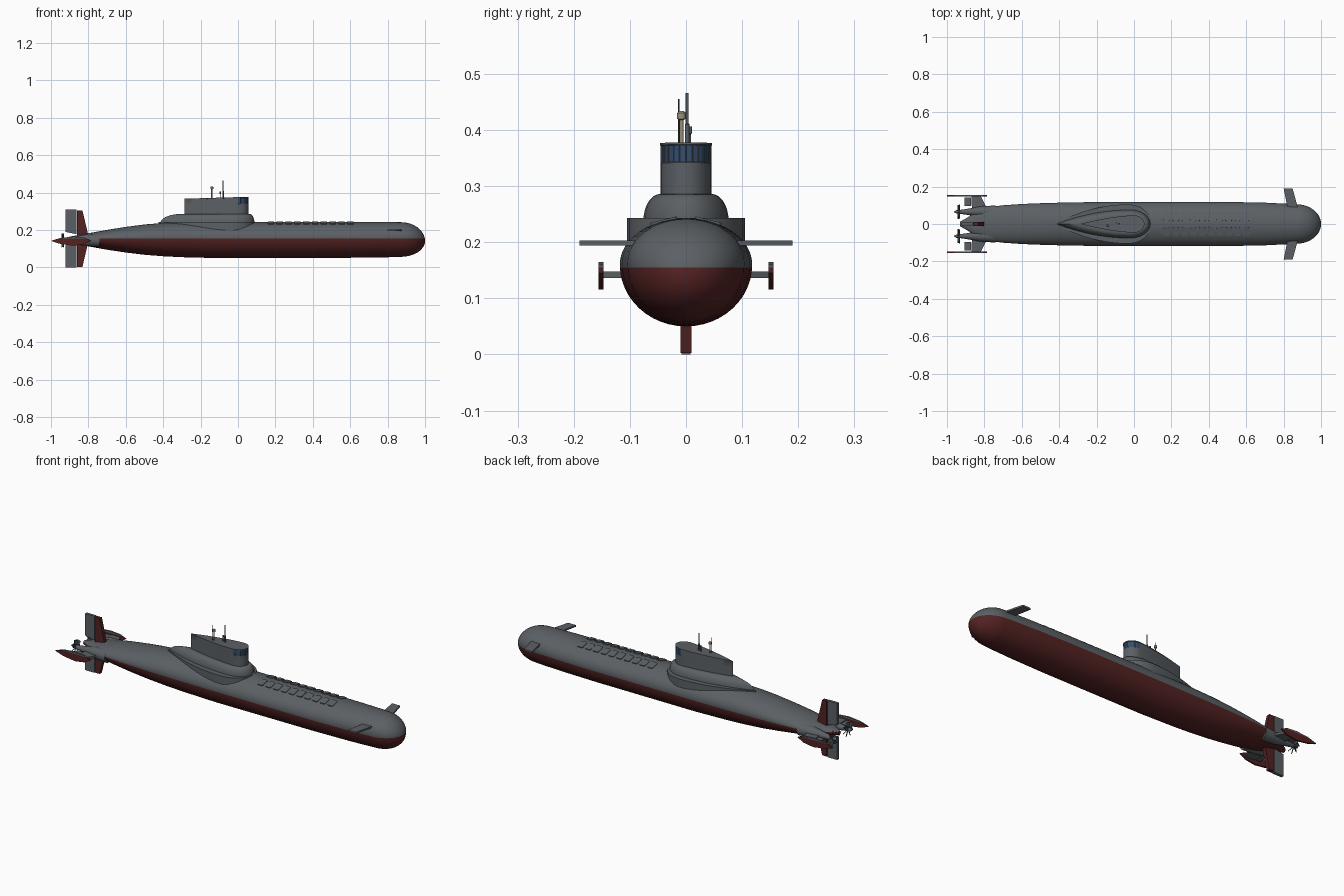
import bpy, bmesh, math
from math import sin, cos, pi, radians
from mathutils import Matrix, Vector

if "Cube" in bpy.data.objects:
    bpy.data.objects.remove(bpy.data.objects["Cube"])


def mat(name, rgb):
    m = bpy.data.materials.new(name)
    m.diffuse_color = (*rgb, 1)
    m.use_nodes = True
    m.node_tree.nodes["Principled BSDF"].inputs["Base Color"].default_value = m.diffuse_color
    return m


GRAY = mat("hull gray", (0.105, 0.117, 0.128))
RED = mat("keel red", (0.088, 0.016, 0.016))
BLUE = mat("window blue", (0.035, 0.075, 0.15))
DARK = mat("dark metal", (0.05, 0.055, 0.06))
TAN = mat("mast tan", (0.32, 0.29, 0.2))
WATERLINE = 0.155


def finish(name, bm, mats):
    """Smooth the mesh but keep hard edges, then make the object."""
    bmesh.ops.recalc_face_normals(bm, faces=bm.faces)
    for f in bm.faces:
        f.smooth = True
    for e in bm.edges:
        e.smooth = len(e.link_faces) == 2 and e.calc_face_angle(0) < radians(32)
    me = bpy.data.meshes.new(name)
    bm.to_mesh(me)
    bm.free()
    for m in mats:
        me.materials.append(m)
    ob = bpy.data.objects.new(name, me)
    bpy.context.collection.objects.link(ob)
    return ob


def loft(name, rings, mats, waterline=False, window=None):
    """Skin closed rings of points, cap both ends, optionally paint below the waterline."""
    bm = bmesh.new()
    vs = [[bm.verts.new(p) for p in r] for r in rings]
    n = len(rings[0])
    panes = []
    for i in range(len(vs) - 1):
        for j in range(n):
            k = (j + 1) % n
            f = bm.faces.new((vs[i][j], vs[i][k], vs[i + 1][k], vs[i + 1][j]))
            if window and window(i, f.calc_center_median()):
                panes.append(f)
    bm.faces.new(vs[0])
    bm.faces.new(vs[-1])
    bmesh.ops.recalc_face_normals(bm, faces=bm.faces)
    if panes:
        bmesh.ops.inset_individual(bm, faces=panes, thickness=0.0014, depth=-0.001)
        for f in panes:
            f.material_index = 1
    if waterline:
        bmesh.ops.bisect_plane(bm, geom=bm.verts[:] + bm.edges[:] + bm.faces[:],
                               plane_co=(0, 0, WATERLINE), plane_no=(0, 0, 1))
        for f in bm.faces:
            f.material_index = int(f.calc_center_median().z < WATERLINE)
    return finish(name, bm, mats)


def prism_y(name, pts, y0, y1, mats, waterline=False):
    return loft(name, [[(x, y, z) for x, z in pts] for y in (y0, y1)], mats, waterline)


def prism_z(name, pts, z0, z1, mats):
    return loft(name, [[(x, y, z) for x, y in pts] for z in (z0, z1)], mats)


def tube(name, x, y, profile, m, n=12):
    """Vertical turned part from (radius, z) pairs."""
    return loft(name, [[(x + r * cos(2 * pi * i / n), y + r * sin(2 * pi * i / n), z)
                        for i in range(n)] for r, z in profile], [m])


def teardrop(x0, xm, x1, h, p, n=12):
    """Plan outline: elliptical nose at x1, tapered tail at x0."""
    pts = [(xm + (x1 - xm) * cos(a), h * sin(a))
           for a in (-pi / 2 + pi * i / n for i in range(n + 1))]
    tail = [(xm - (xm - x0) * s, h * (1 - s ** p)) for s in (i / 10 for i in range(1, 11))]
    return pts + tail + [(x, -y) for x, y in reversed(tail[:-1])]


# Hull: half width, top and bottom per station, then a rounded bow
stations = [(-0.93, 0.012, 0.158, 0.135), (-0.89, 0.035, 0.167, 0.13), (-0.85, 0.062, 0.174, 0.123),
            (-0.8, 0.085, 0.183, 0.113), (-0.75, 0.094, 0.192, 0.104), (-0.7, 0.1, 0.201, 0.095),
            (-0.6, 0.107, 0.217, 0.08), (-0.5, 0.111, 0.23, 0.068), (-0.4, 0.114, 0.238, 0.06),
            (-0.3, 0.116, 0.242, 0.055), (-0.1, 0.118, 0.243, 0.05), (0.5, 0.118, 0.243, 0.051),
            (0.7, 0.114, 0.243, 0.053), (0.82, 0.108, 0.243, 0.055)]
for i in range(13):
    t = radians(i * 7.4)
    k = cos(t)
    stations.append((0.87 + 0.13 * sin(t), 0.105 * k, 0.142 + 0.1 * k, 0.142 - 0.085 * k))
rings = []
for x, w, zt, zb in stations:
    zc = zb + 0.57 * (zt - zb)
    rings.append([(x, w * cos(a), zc + ((zt - zc) if sin(a) > 0 else (zc - zb)) * sin(a))
                  for a in (2 * pi * i / 48 for i in range(48))])
loft("hull", rings, [GRAY, RED], waterline=True)

# Sail base: flat plinth, then a domed fairing
prism_z("sail_plinth", teardrop(-0.425, -0.03, 0.094, 0.105, 2.0), 0.19, 0.243, [GRAY])
dome = []
for i in range(8):
    t = i / 7 * pi / 2
    s = 1 - cos(t)
    dome.append([(x, y, 0.238 + 0.048 * sin(t)) for x, y in
                 teardrop(-0.415 + 0.11 * s, -0.02, 0.088 - 0.025 * s, 0.076 - 0.03 * s, 2.0)])
loft("sail_fairing", dome, [GRAY])

# Sail with a band of bridge windows around its front
sail = []
for z, g, tilt in ((0.24, 0, 0), (0.342, 0, 0.03), (0.374, 0, 0.03), (0.3742, 0.0012, 0.03),
                   (0.378, 0.0012, 0.03)):
    sail.append([(x, y, z - tilt * (0.055 - x)) for x, y in
                 teardrop(-0.285, 0.0, 0.055 + g, 0.045 + g, 1.6)])
loft("sail", sail, [GRAY, BLUE], window=lambda i, c: i == 1 and c.x > 0.0)

# Masts
tube("search_mast", -0.14, -0.008, [(0.0035, 0.35), (0.0035, 0.418), (0.008, 0.42), (0.008, 0.43),
                                   (0.004, 0.434)], TAN)
tube("aerial", -0.147, -0.013, [(0.0012, 0.35), (0.0012, 0.455)], DARK, 8)
tube("periscope", -0.08, 0.002, [(0.004, 0.35), (0.004, 0.41), (0.0025, 0.412), (0.0025, 0.466)], GRAY)
tube("short_mast", -0.095, 0.007, [(0.002, 0.35), (0.002, 0.392), (0.0035, 0.394), (0.0035, 0.406)], GRAY)

# Missile doors: two rows of ten on the foredeck
for side in (1, -1):
    for i in range(10):
        bm = bmesh.new()
        bmesh.ops.create_cube(bm, size=1)
        bmesh.ops.scale(bm, vec=(0.034, 0.048, 0.01), verts=bm.verts)
        bmesh.ops.bevel(bm, geom=[e for e in bm.edges if abs(e.verts[0].co.z - e.verts[1].co.z) > 0.005],
                        offset=0.007, segments=3, affect='EDGES', profile=0.5)
        bm.transform(Matrix.Translation((0.176 + 0.0472 * i, 0.039 * side, 0.2355))
                     @ Matrix.Rotation(radians(-14 * side), 4, 'X'))
        finish("missile_door", bm, [GRAY])

# Rudders: fixed red fin ahead, gray moving blade behind, above and below
fixed = [(-0.86, 0.15), (-0.795, 0.15), (-0.832, 0.306), (-0.86, 0.306)]
moving = [(-0.922, 0.19), (-0.864, 0.178), (-0.864, 0.309), (-0.922, 0.309)]
for label, flip in (("upper", False), ("lower", True)):
    z = (lambda v: 0.309 - v) if flip else (lambda v: v)
    prism_y(label + "_fin", [(x, z(v)) for x, v in fixed], -0.01, 0.01, [RED])
    prism_y(label + "_rudder", [(x, z(v)) for x, v in moving], -0.008, 0.008, [GRAY])

lens = [(-1.0, 0.142), (-0.95, 0.158), (-0.88, 0.165), (-0.82, 0.16), (-0.785, 0.145),
        (-0.82, 0.125), (-0.88, 0.116), (-0.95, 0.126)]
for s, side in ((1, "left"), (-1, "right")):
    # Bow planes
    prism_z(side + "_bow_plane", [(0.825, 0.065 * s), (0.882, 0.065 * s), (0.848, 0.19 * s),
                                  (0.8, 0.19 * s)], 0.194, 0.203, [GRAY])
    # Stern planes with end plates
    prism_z(side + "_stern_plane", [(-0.77, 0.05 * s), (-0.82, 0.15 * s), (-0.87, 0.15 * s),
                                    (-0.865, 0.05 * s)], 0.136, 0.148, [GRAY])
    prism_z(side + "_elevator", [(-0.872, 0.095 * s), (-0.872, 0.143 * s), (-0.905, 0.143 * s),
                                 (-0.905, 0.095 * s)], 0.138, 0.146, [GRAY])
    prism_y(side + "_end_plate", lens, 0.147 * s, 0.156 * s, [GRAY, RED], waterline=True)
    # Propeller shaft cone and seven blades
    cone = [[(x, 0.065 * s + r * cos(2 * pi * i / 20), 0.145 + r * sin(2 * pi * i / 20))
             for i in range(20)] for x, r in ((-0.74, 0.034), (-0.82, 0.03), (-0.88, 0.018),
                                              (-0.925, 0.011), (-0.95, 0.009), (-0.962, 0.002))]
    loft(side + "_shaft_cone", cone, [GRAY])
    bm = bmesh.new()
    for i in range(7):
        new = bmesh.ops.create_cube(bm, size=1)["verts"]
        bmesh.ops.transform(bm, verts=new, matrix=(
            Matrix.Translation((-0.937, 0.065 * s, 0.145)) @ Matrix.Rotation(2 * pi * i / 7, 4, 'X')
            @ Matrix.Translation((0, 0, 0.021)) @ Matrix.Rotation(radians(40 * s), 4, 'Z')
            @ Matrix.Diagonal(Vector((0.003, 0.017, 0.034, 1)))))
    finish(side + "_propeller", bm, [DARK])
